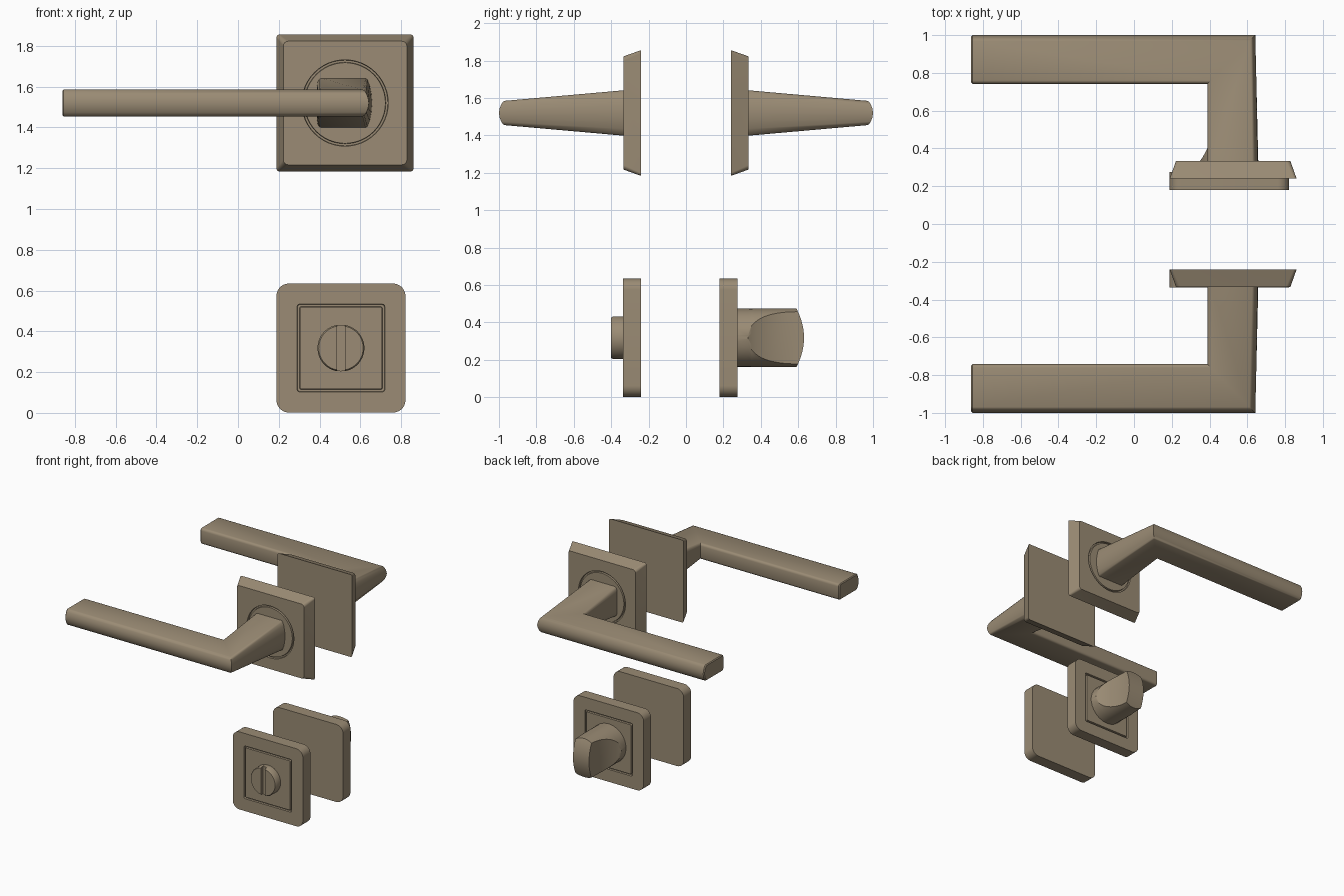
import bpy, bmesh, math

if "Cube" in bpy.data.objects:
    bpy.data.objects.remove(bpy.data.objects["Cube"])

ROSE = (0.525, 1.52)    # x, z centre of the handle roses
LOCK = (0.505, 0.318)   # x, z centre of the privacy plates

# Warm bronze finish
BRONZE = bpy.data.materials.new("bronze")
BRONZE.diffuse_color = (0.325, 0.26, 0.176, 1)
BRONZE.use_nodes = True
BRONZE.node_tree.nodes["Principled BSDF"].inputs["Base Color"].default_value = BRONZE.diffuse_color


def loft(name, rings, strip_end=False, angle=30):
    """Skin a list of equal-length point rings and cap both ends."""
    bm = bmesh.new()
    loops = [[bm.verts.new(p) for p in ring] for ring in rings]
    n = len(loops[0])
    for a, b in zip(loops, loops[1:]):
        for i in range(n):
            j = (i + 1) % n
            bm.faces.new((a[i], a[j], b[j], b[i]))
    bm.faces.new(loops[0])
    last = loops[-1]
    if strip_end:   # curved end: quads between mirrored sides
        bm.faces.new((last[0], last[1], last[-1]))
        for i in range(1, n // 2 - 1):
            bm.faces.new((last[i], last[i + 1], last[n - i - 1], last[n - i]))
        bm.faces.new((last[n // 2 - 1], last[n // 2], last[n // 2 + 1]))
    else:
        bm.faces.new(last)
    bmesh.ops.remove_doubles(bm, verts=bm.verts, dist=1e-5)
    bmesh.ops.recalc_face_normals(bm, faces=bm.faces)
    mesh = bpy.data.meshes.new(name)
    bm.to_mesh(mesh)
    bm.free()
    mesh.materials.append(BRONZE)
    ob = bpy.data.objects.new(name, mesh)
    bpy.context.collection.objects.link(ob)
    bpy.ops.object.select_all(action='DESELECT')
    ob.select_set(True)
    bpy.context.view_layer.objects.active = ob
    bpy.ops.object.shade_smooth_by_angle(angle=math.radians(angle))
    return ob


def square(c, half, r, y, n=12):
    """Rounded square ring facing y; r equal to half gives a circle."""
    pts = []
    for q, (sx, sz) in enumerate(((1, 1), (-1, 1), (-1, -1), (1, -1))):
        for k in range(n + 1):
            a = math.pi / 2 * (q + k / n)
            pts.append((c[0] + sx * (half - r) + r * math.cos(a), y,
                        c[1] + sz * (half - r) + r * math.sin(a)))
    return pts


# Handle section: (inner to outer fraction, height fraction)
TOP = [(0, 0.7), (0.012, 0.85), (0.035, 0.95), (0.07, 1), (0.88, 1),
       (0.915, 0.94), (0.955, 0.7), (0.985, 0.38)]
SECTION = TOP + [(1, 0)] + [(s, -h) for s, h in reversed(TOP)]


def handle_ring(inner, outer, height, sy):
    return [(inner[0] + (outer[0] - inner[0]) * s,
             sy * (inner[1] + (outer[1] - inner[1]) * s),
             ROSE[1] + height * h) for s, h in SECTION]


for side, sy in (("front", -1), ("back", 1)):
    # Bevelled rose with a round groove
    loft(side + "_rose", [
        square(ROSE, 0.336, 0.015, sy * 0.24),
        square(ROSE, 0.303, 0.025, sy * 0.333),
        square(ROSE, 0.212, 0.212, sy * 0.333),
        square(ROSE, 0.210, 0.210, sy * 0.318),
        square(ROSE, 0.200, 0.200, sy * 0.318),
        square(ROSE, 0.198, 0.198, sy * 0.333)])
    # Mitred lever: tapering neck and long grip
    loft(side + "_lever", [
        handle_ring((0.388, 0.325), (0.658, 0.325), 0.122, sy),
        handle_ring((0.388, 0.742), (0.642, 1.0), 0.065, sy),
        handle_ring((-0.855, 0.742), (-0.855, 1.0), 0.065, sy),
        handle_ring((-0.862, 0.749), (-0.862, 0.992), 0.059, sy)], angle=38)

# Privacy plates with a square groove
for side, back, face in (("front", -0.24, -0.337), ("back", 0.18, 0.275)):
    d = math.copysign(0.015, back)
    loft(side + "_privacy_plate", [
        square(LOCK, 0.316, 0.06, back),
        square(LOCK, 0.316, 0.06, face),
        square(LOCK, 0.215, 0.012, face),
        square(LOCK, 0.213, 0.012, face - d),
        square(LOCK, 0.203, 0.008, face - d),
        square(LOCK, 0.201, 0.008, face)])

# Slotted release disc: base and two raised halves
loft("release_base", [square(LOCK, 0.114, 0.114, y) for y in (-0.33, -0.375)])
for side, sx in (("left", -1), ("right", 1)):
    rings = []
    for r, y in ((0.115, -0.33), (0.115, -0.392), (0.109, -0.4)):
        a0 = math.acos(0.019 / r)
        rings.append([(LOCK[0] + sx * r * math.cos(a), y, LOCK[1] + r * math.sin(a))
                      for a in (a0 * (k / 12 - 1) for k in range(25))])
    loft("release_half_" + side, rings, angle=50)

# Thumb turn: round stem pinched to a blade with a domed end
R = 0.157


def turn_ring(y, t, u):
    a0 = math.acos(t / R)
    half = []
    for k in range(6):      # top arc
        a = math.pi / 2 + (a0 - math.pi / 2) * k / 6
        half.append((R * math.cos(a), R * math.sin(a)))
    h = R * math.sin(a0)
    for k in range(17):     # flat cheek
        z = h * math.cos(math.pi * k / 16)
        half.append((t if t < R * 0.995 else math.sqrt(max(R * R - z * z, 0)), z))
    half += [(x, -z) for x, z in reversed(half[1:6])]
    half.append((0, -R))
    pts = half + [(-x, z) for x, z in reversed(half[1:-1])]
    return [(LOCK[0] + x, y + u * 0.041 * (1 - (z / R) ** 2), LOCK[1] + z)
            for x, z in pts]


rings = [turn_ring(0.265, R * 0.996, 0), turn_ring(0.332, R * 0.996, 0)]
for k in range(1, 15):
    u = k / 14
    rings.append(turn_ring(0.332 + 0.258 * u, 0.072 + 0.083 * (1 - u) ** 2, u ** 3))
loft("thumb_turn", rings, strip_end=True, angle=35)
